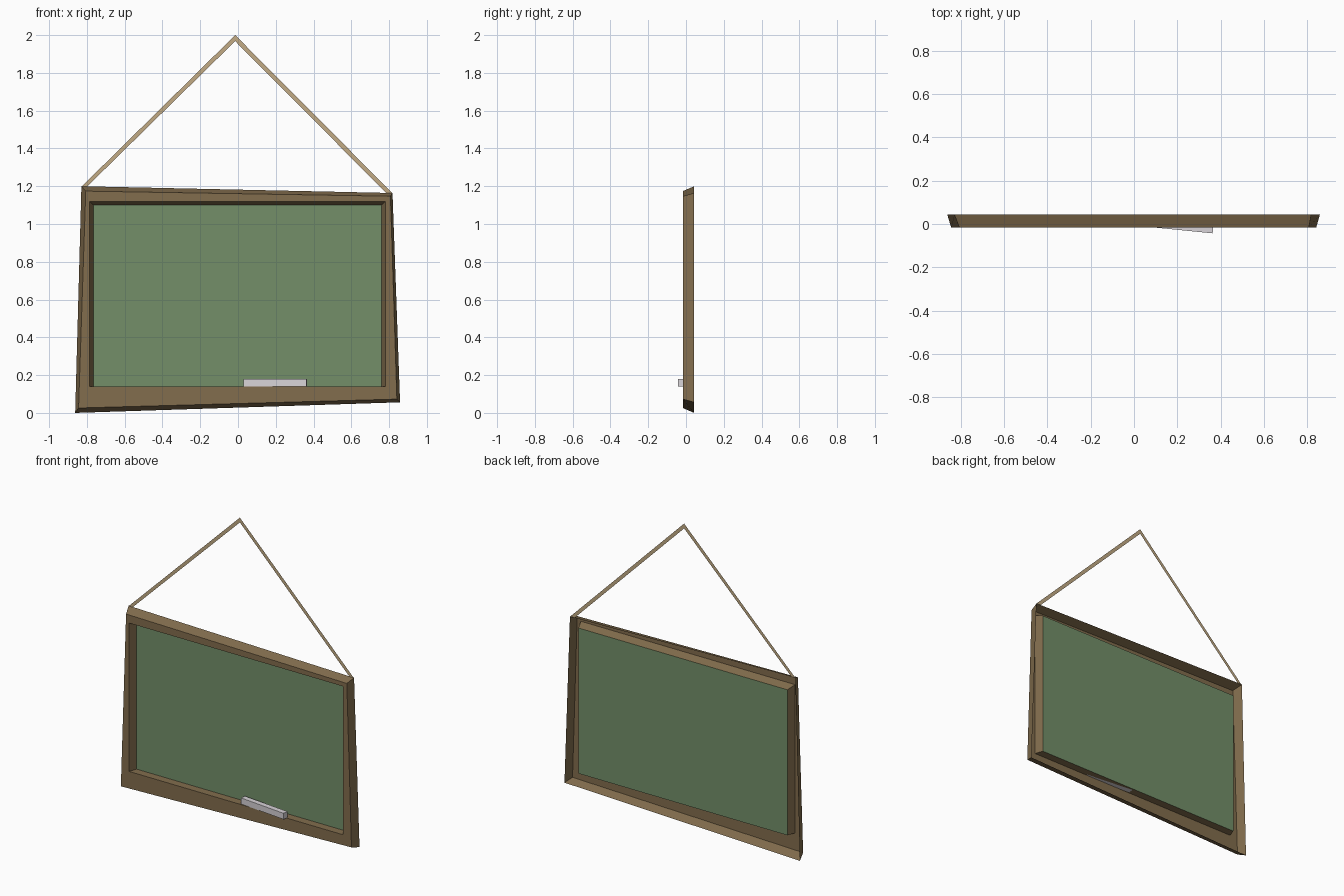
import bpy
import math

if "Cube" in bpy.data.objects:
    bpy.data.objects.remove(bpy.data.objects["Cube"])

FRONT, BOARD_Y, BACK = -0.017, 0.036, 0.043


def material(name, rgb):
    # sRGB 0-255 to linear
    lin = [((c / 255 + 0.055) / 1.055) ** 2.4 for c in rgb]
    m = bpy.data.materials.new(name)
    m.diffuse_color = (*lin, 1)
    m.use_nodes = True
    m.node_tree.nodes["Principled BSDF"].inputs["Base Color"].default_value = m.diffuse_color
    return m


def mesh_object(name, verts, faces, mat):
    me = bpy.data.meshes.new(name)
    me.from_pydata(verts, [], faces)
    me.materials.append(mat)
    ob = bpy.data.objects.new(name, me)
    bpy.context.collection.objects.link(ob)
    return ob


def at_depth(points, y):
    return [(x, y, z) for x, z in points]


wood = material("brown wood", (130, 109, 77))
green = material("board green", (115, 143, 105))
twine = material("tan cord", (194, 171, 133))
white = material("chalk white", (216, 212, 216))

# Crooked frame: four loops (BL, BR, TR, TL) from outer back to inner recess, open behind
outer_back = [(-0.862, 0.0), (0.858, 0.056), (0.818, 1.164), (-0.829, 1.2)]
outer_front = [(-0.844, 0.026), (0.841, 0.073), (0.807, 1.147), (-0.806, 1.174)]
hole_front = [(-0.785, 0.14), (0.78, 0.14), (0.78, 1.12), (-0.785, 1.12)]
hole_back = [(-0.766, 0.14), (0.761, 0.14), (0.761, 1.101), (-0.766, 1.101)]
verts = (at_depth(outer_back, BACK) + at_depth(outer_front, FRONT)
         + at_depth(hole_front, FRONT) + at_depth(hole_back, BOARD_Y))
faces = []
for ring in range(3):
    for i in range(4):
        a, b = ring * 4 + i, ring * 4 + (i + 1) % 4
        faces.append((a, b, b + 4, a + 4))
mesh_object("frame", verts, faces, wood)

# Writing surface
mesh_object("writing_board", at_depth(hole_back, BOARD_Y), [(0, 1, 2, 3)], green)

# Hanging cord: a flat ribbon bent at the nail
cord = [(-0.829, 1.197), (-0.015, 2.0), (0.818, 1.163),
        (-0.8, 1.197), (-0.015, 1.968), (0.786, 1.163)]
mesh_object("hanging_cord", at_depth(cord, 0.041),
            [(0, 3, 4, 1), (1, 4, 5, 2)], twine)

# Stick of chalk resting at an angle on the ledge
bpy.ops.mesh.primitive_cube_add(size=1, location=(0.198, -0.009, 0.16),
                                rotation=(0, 0, -math.radians(5.7)))
chalk = bpy.context.object
chalk.name = "chalk_stick"
chalk.scale = (0.335, 0.035, 0.04)
chalk.data.materials.append(white)
